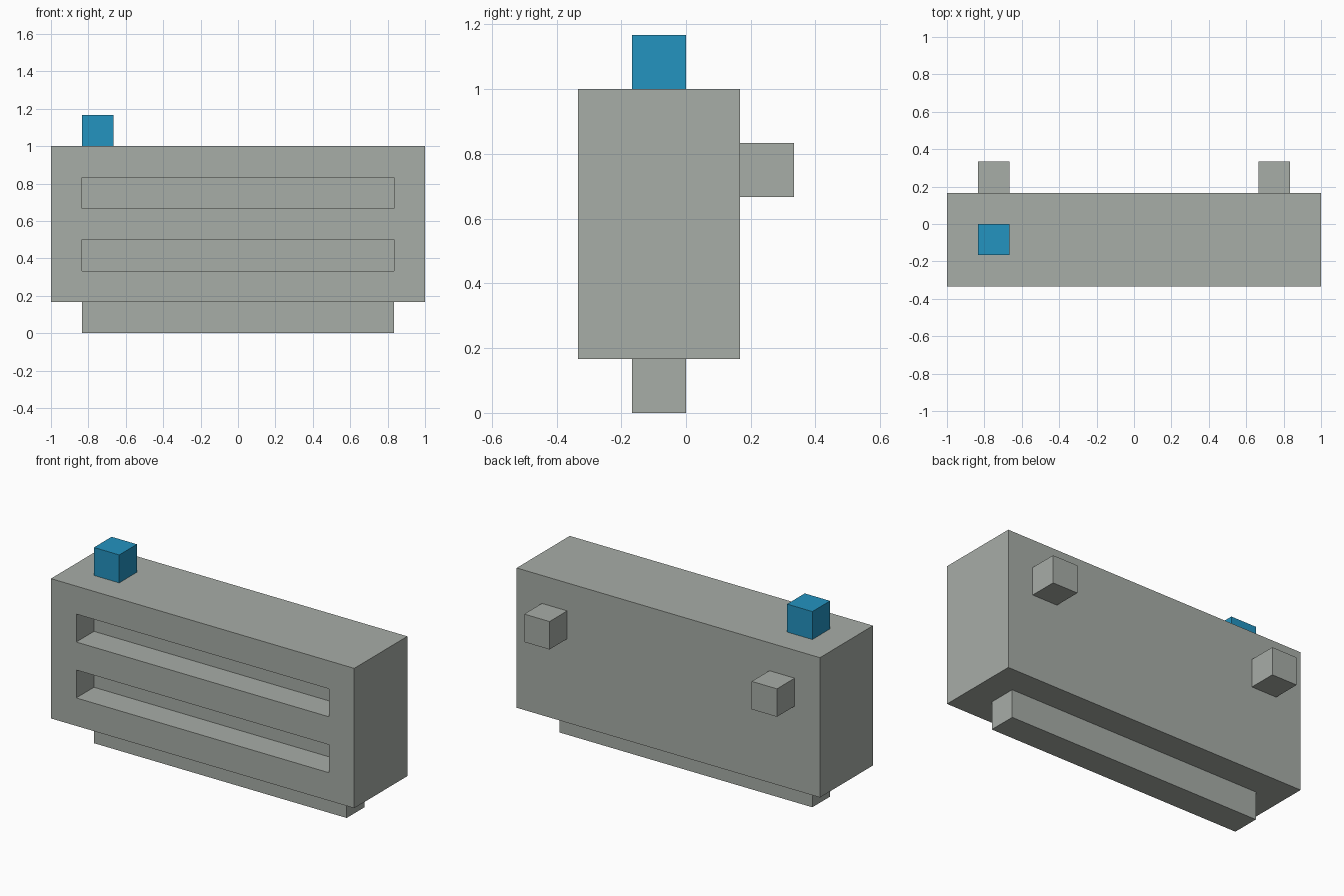
import bpy
import bmesh
from mathutils import Vector

if "Cube" in bpy.data.objects:
    bpy.data.objects.remove(bpy.data.objects["Cube"], do_unlink=True)

U = 1 / 6  # the whole model sits on a lattice of this step


def make_material(name, rgb):
    mat = bpy.data.materials.new(name)
    mat.use_nodes = True
    colour = (*rgb, 1.0)
    mat.diffuse_color = colour
    mat.node_tree.nodes["Principled BSDF"].inputs["Base Color"].default_value = colour
    return mat


grey = make_material("warm grey", (0.39, 0.418, 0.386))
blue = make_material("bright blue", (0.017, 0.292, 0.527))


def box(name, lo, hi, mat):
    """Flat-faced box between two corners given in lattice steps."""
    lo, hi = Vector(lo) * U, Vector(hi) * U
    centre, size = (lo + hi) / 2, hi - lo
    bm = bmesh.new()
    bmesh.ops.create_cube(bm, size=1)
    for v in bm.verts:
        v.co = Vector(a * b for a, b in zip(v.co, size))
    mesh = bpy.data.meshes.new(name)
    bm.to_mesh(mesh)
    bm.free()
    mesh.materials.append(mat)
    obj = bpy.data.objects.new(name, mesh)
    obj.location = centre
    bpy.context.collection.objects.link(obj)
    return obj


# Main housing
body = box("body", (-6, -2, 1), (6, 1, 6), grey)

# Two long slots cut into the front face, one step deep
for label, z in (("lower", 2), ("upper", 4)):
    cutter = box(label + "_slot_cutter", (-5, -3, z), (5, -1, z + 1), grey)
    cutter.hide_render = True
    cut = body.modifiers.new(label + "_slot", "BOOLEAN")
    cut.operation = "DIFFERENCE"
    cut.solver = "EXACT"
    cut.object = cutter
    bpy.context.view_layer.objects.active = body
    bpy.ops.object.modifier_apply(modifier=cut.name)
    bpy.data.objects.remove(cutter, do_unlink=True)

# Base rail under the housing
box("base_rail", (-5, -1, 0), (5, 0, 1), grey)

# Mounting pegs on the back
box("left_back_peg", (4, 1, 4), (5, 2, 5), grey)
box("right_back_peg", (-5, 1, 4), (-4, 2, 5), grey)

# Button on top
box("top_button", (-5, -1, 6), (-4, 0, 7), blue)
